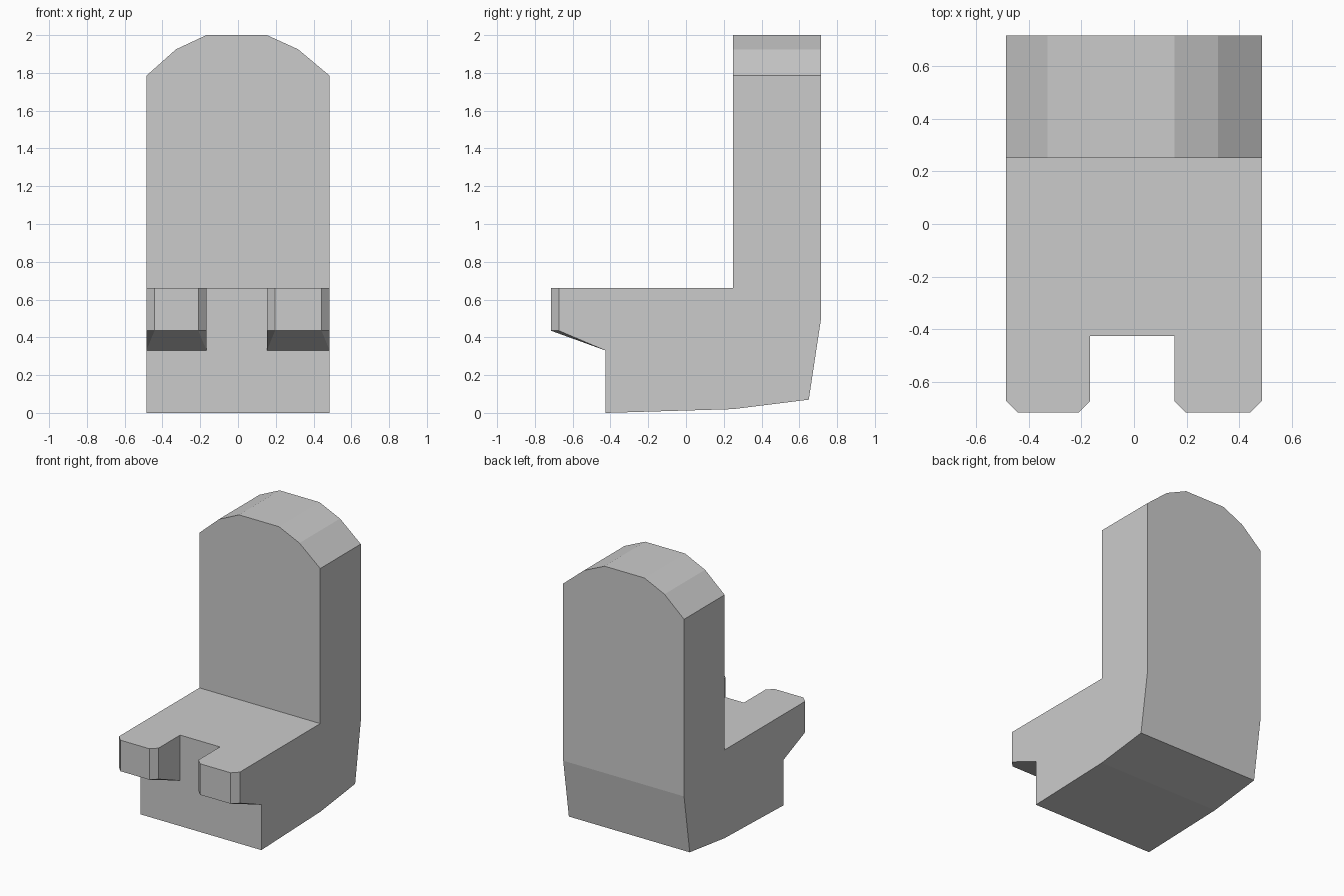
import bpy
import bmesh
from mathutils import Vector

if "Cube" in bpy.data.objects:
    bpy.data.objects.remove(bpy.data.objects["Cube"])

LEFT, RIGHT = -0.485, 0.485
FRONT, STEP, BACK_FRONT, BACK = -0.715, -0.425, 0.25, 0.715
SEAT_Z = 0.66


def prism(name, outline, offset, edit=None):
    """Extrude a closed 3D outline by an offset into a solid object."""
    bm = bmesh.new()
    offset = Vector(offset)
    a = [bm.verts.new(p) for p in outline]
    b = [bm.verts.new(Vector(p) + offset) for p in outline]
    base = bm.faces.new(a)
    bm.faces.new(b[::-1])
    for i in range(len(a)):
        j = (i + 1) % len(a)
        bm.faces.new((a[j], a[i], b[i], b[j]))
    if edit:
        edit(bm, a, base)
    bmesh.ops.recalc_face_normals(bm, faces=bm.faces)
    mesh = bpy.data.meshes.new(name)
    bm.to_mesh(mesh)
    bm.free()
    obj = bpy.data.objects.new(name, mesh)
    bpy.context.collection.objects.link(obj)
    return obj


# Seat block: side profile with tapered underside and lower back
side = [(STEP, 0), (BACK_FRONT, 0.02), (0.65, 0.07), (BACK, 0.5),
        (BACK, SEAT_Z), (STEP, SEAT_Z)]
prism("seat", [(LEFT, y, z) for y, z in side], (RIGHT - LEFT, 0, 0))

# Backrest: front profile with faceted arch
arch = [(LEFT, SEAT_Z), (RIGHT, SEAT_Z), (RIGHT, 1.785), (0.318, 1.925),
        (0.153, 2.0), (-0.167, 2.0), (-0.328, 1.925), (LEFT, 1.785)]
prism("backrest", [(x, BACK_FRONT, z) for x, z in arch],
      (0, BACK - BACK_FRONT, 0))


# Underside of a front lug slopes down to the seat block
def slope_underside(bm, v, base):
    for i in (0, 1):
        v[i].co.z = 0.33
    bmesh.ops.connect_verts(bm, verts=[v[0], v[4]])
    bmesh.ops.connect_verts(bm, verts=[v[1], v[3]])


# Front lugs with chamfered corners
C = 0.043
for name, x0, x1 in (("left_front_lug", LEFT, -0.167),
                     ("right_front_lug", 0.153, RIGHT)):
    plan = [(x0, STEP), (x1, STEP), (x1, FRONT + C), (x1 - C, FRONT),
            (x0 + C, FRONT), (x0, FRONT + C)]
    prism(name, [(x, y, 0.435) for x, y in plan],
          (0, 0, SEAT_Z - 0.435), slope_underside)
